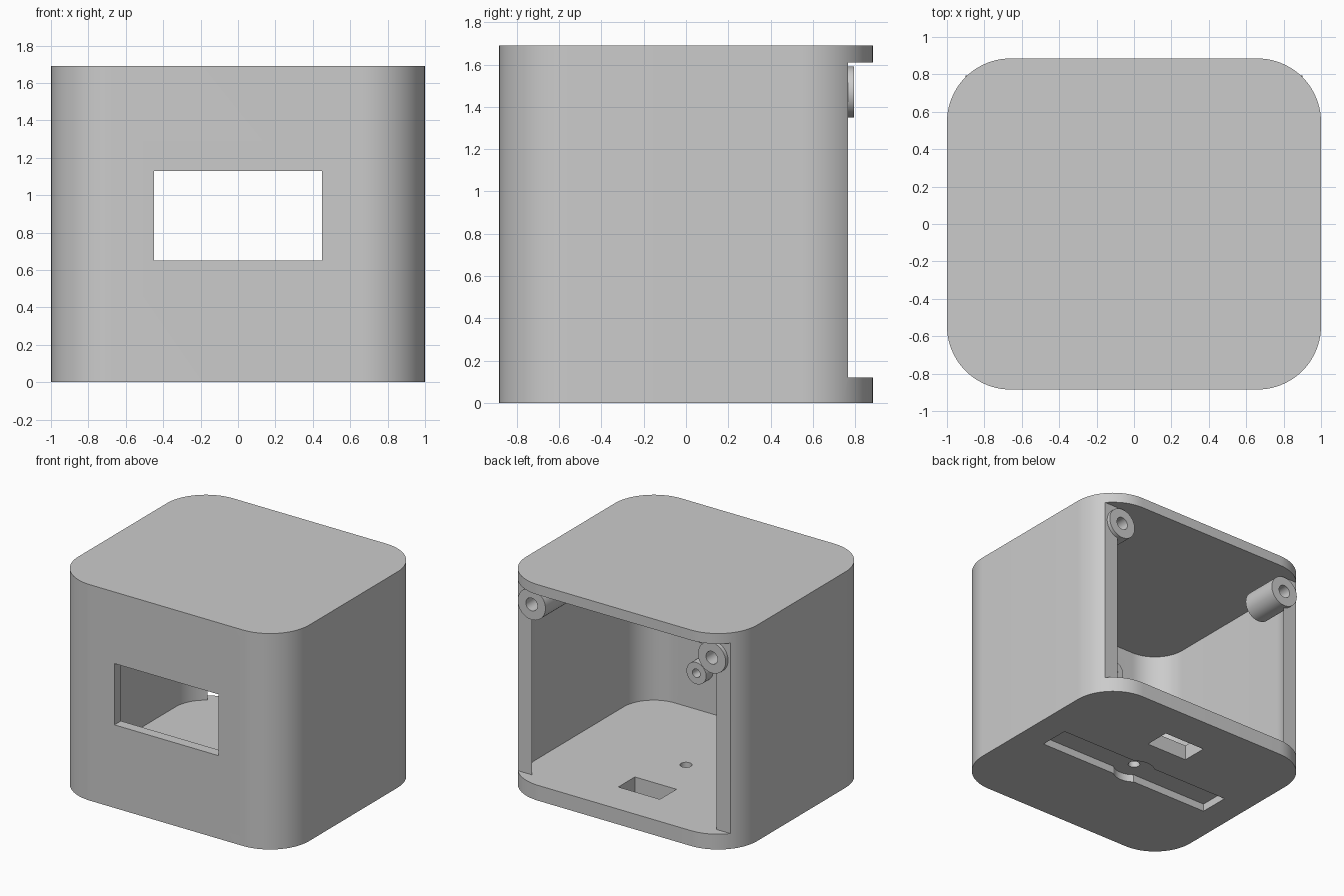
import bpy, bmesh, math
from mathutils import Matrix

if "Cube" in bpy.data.objects:
    bpy.data.objects.remove(bpy.data.objects["Cube"])

HALF_X, HALF_Y, HEIGHT, RADIUS = 1.0, 0.885, 1.69, 0.34
WALL, FLOOR, BACK_Y = 0.08, 0.12, 0.765
CEILING = HEIGHT - WALL
CX, CY = HALF_X - RADIUS, HALF_Y - RADIUS      # corner arc centres

grey = bpy.data.materials.new("plain grey")
grey.use_nodes = True
grey.diffuse_color = (0.6, 0.6, 0.6, 1)
grey.node_tree.nodes["Principled BSDF"].inputs["Base Color"].default_value = (0.6, 0.6, 0.6, 1)


def finish(bm, name):
    bmesh.ops.recalc_face_normals(bm, faces=bm.faces)
    mesh = bpy.data.meshes.new(name)
    bm.to_mesh(mesh)
    bm.free()
    mesh.materials.append(grey)
    obj = bpy.data.objects.new(name, mesh)
    bpy.context.collection.objects.link(obj)
    return obj


def prism(name, outline, z0, z1):
    bm = bmesh.new()
    face = bm.faces.new([bm.verts.new((x, y, z0)) for x, y in outline])
    top = bmesh.ops.extrude_face_region(bm, geom=[face])["geom"]
    verts = [v for v in top if isinstance(v, bmesh.types.BMVert)]
    bmesh.ops.translate(bm, verts=verts, vec=(0, 0, z1 - z0))
    return finish(bm, name)


def box(name, x0, x1, y0, y1, z0, z1):
    return prism(name, [(x0, y0), (x1, y0), (x1, y1), (x0, y1)], z0, z1)


def cylinder(name, radius, start, end, a, b, axis="Y", sides=48):
    """Cylinder along Y at x=a, z=b, or along Z at x=a, y=b."""
    bm = bmesh.new()
    bmesh.ops.create_cone(bm, cap_ends=True, segments=sides, radius1=radius,
                          radius2=radius, depth=end - start)
    mid = (start + end) / 2
    place = Matrix.Translation((a, b, mid))
    if axis == "Y":
        place = Matrix.Translation((a, mid, b)) @ Matrix.Rotation(math.pi / 2, 4, "X")
    bmesh.ops.transform(bm, matrix=place, verts=bm.verts)
    return finish(bm, name)


def rounded(radius, steps=20):
    """Rounded rectangle, from the back -x corner round the front to the back +x corner."""
    points = []
    for sx, sy, start in ((-1, 1, 90), (-1, -1, 180), (1, -1, 270), (1, 1, 0)):
        for i in range(steps + 1):
            t = math.radians(start + 90 * i / steps)
            points.append((sx * CX + radius * math.cos(t), sy * CY + radius * math.sin(t)))
    return points


def combine(target, tool, operation):
    mod = target.modifiers.new(operation, "BOOLEAN")
    mod.operation, mod.object, mod.solver = operation, tool, "EXACT"
    bpy.ops.object.select_all(action="DESELECT")
    bpy.context.view_layer.objects.active = target
    target.select_set(True)
    bpy.ops.object.modifier_apply(modifier=mod.name)
    bpy.data.objects.remove(tool)


# Outer case, hollowed with an open back that also trims the side walls
case = prism("case_body", rounded(RADIUS), 0, HEIGHT)
inner = RADIUS - WALL
edge_x = CX + math.sqrt(inner ** 2 - (BACK_Y - CY) ** 2)
cavity = [p for p in rounded(inner) if p[1] < BACK_Y - 0.001]
cavity += [(edge_x, BACK_Y), (1.2, BACK_Y), (1.2, 1.2),
           (-1.2, 1.2), (-1.2, BACK_Y), (-edge_x, BACK_Y)]
combine(case, prism("cavity_cutter", cavity, FLOOR, CEILING), "DIFFERENCE")

# Front window
combine(case, box("window_cutter", -0.45, 0.45, -1, -0.7, 0.65, 1.13), "DIFFERENCE")

# Underside groove with a round centre, its screw hole, and the cable slot
combine(case, box("groove_cutter", -0.77, 0.77, -0.12, 0.12, -0.1, 0.06), "DIFFERENCE")
combine(case, cylinder("groove_centre_cutter", 0.155, -0.1, 0.06, 0, 0, "Z"), "DIFFERENCE")
combine(case, cylinder("floor_hole_cutter", 0.043, -0.1, 0.3, 0, 0, "Z"), "DIFFERENCE")
combine(case, box("cable_slot_cutter", -0.18, 0.18, 0.375, 0.58, -0.1, 0.3), "DIFFERENCE")

for side in (-1, 1):
    # Back cover screw bosses in the upper corners
    combine(case, cylinder("boss", 0.12, 0.495, 0.795, side * 0.78, 1.47), "UNION")
    combine(case, cylinder("boss_hole", 0.05, 0.53, 1, side * 0.78, 1.47), "DIFFERENCE")
    # Small standoffs around the window
    for z in (0.45, 1.33):
        combine(case, cylinder("standoff", 0.085, -0.84, -0.72, side * 0.415, z), "UNION")
        combine(case, cylinder("standoff_hole", 0.033, -0.8, -0.6, side * 0.415, z), "DIFFERENCE")

bpy.ops.object.select_all(action="DESELECT")
case.select_set(True)
bpy.context.view_layer.objects.active = case
bpy.ops.object.shade_smooth_by_angle(angle=math.radians(30))
